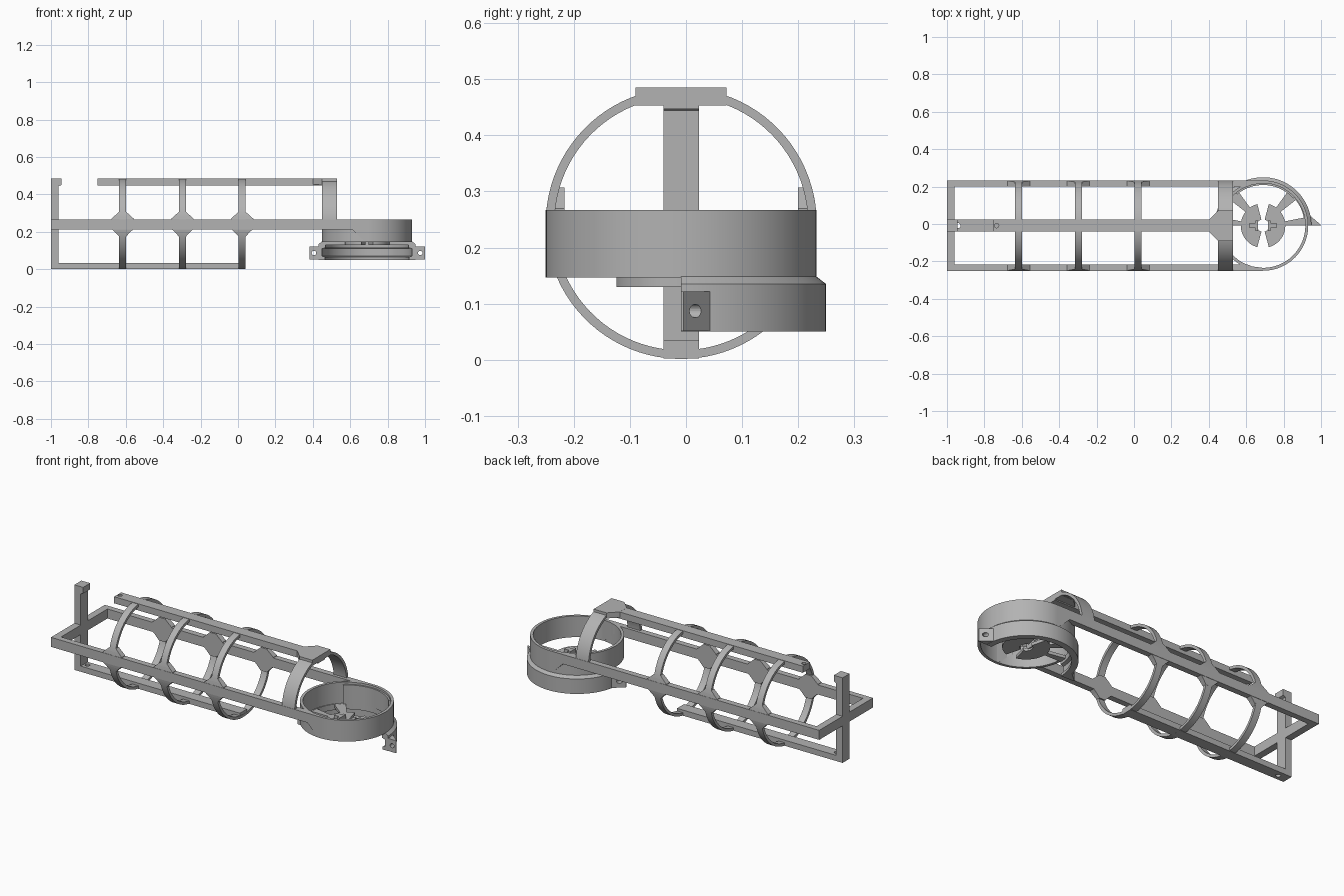
import bpy, bmesh, math
from mathutils import Vector

if "Cube" in bpy.data.objects:
    bpy.data.objects.remove(bpy.data.objects["Cube"])

grey = bpy.data.materials.new("plain grey")
grey.diffuse_color = (0.45, 0.45, 0.45, 1)
grey.use_nodes = True
grey.node_tree.nodes["Principled BSDF"].inputs["Base Color"].default_value = grey.diffuse_color

CY, CZ = -0.0085, 0.243      # tube axis
HX = 0.69                    # round housing centre
R, RI = 0.2415, 0.226        # outer and inner radius


def finish(name, bm, smooth=False):
    bmesh.ops.recalc_face_normals(bm, faces=bm.faces)
    me = bpy.data.meshes.new(name)
    bm.to_mesh(me)
    bm.free()
    me.materials.append(grey)
    ob = bpy.data.objects.new(name, me)
    bpy.context.collection.objects.link(ob)
    if smooth:
        bpy.ops.object.select_all(action='DESELECT')
        ob.select_set(True)
        bpy.context.view_layer.objects.active = ob
        bpy.ops.object.shade_smooth_by_angle(angle=math.radians(30))
    return ob


def prism(name, pts, lo, hi, axis='z'):
    """Extrude an outline along one axis: xy for z, xz for y, yz for x."""
    place = {'z': lambda a, b, h: (a, b, h),
             'y': lambda a, b, h: (a, h, b),
             'x': lambda a, b, h: (h, a, b)}[axis]
    bm = bmesh.new()
    f = bm.faces.new([bm.verts.new(place(a, b, lo)) for a, b in pts])
    ext = bmesh.ops.extrude_face_region(bm, geom=[f])
    d = Vector(place(0, 0, hi - lo))
    bmesh.ops.translate(bm, vec=d, verts=[v for v in ext['geom'] if isinstance(v, bmesh.types.BMVert)])
    return finish(name, bm)


def box(name, x0, x1, y0, y1, z0, z1):
    return prism(name, [(x0, y0), (x1, y0), (x1, y1), (x0, y1)], z0, z1)


def revolve(name, profile, a0=0, a1=360, axis='z'):
    """Sweep a closed (radius, height) profile around the housing (z) or tube (x) axis."""
    full = a1 - a0 >= 360
    n = max(3, round((a1 - a0) / 4))
    bm = bmesh.new()
    rows = []
    for i in range(n if full else n + 1):
        a = math.radians(a0 + (a1 - a0) * i / n)
        c, s = math.cos(a), math.sin(a)
        rows.append([bm.verts.new((HX + r * c, CY + r * s, h) if axis == 'z'
                                  else (h, CY + r * c, CZ + r * s)) for r, h in profile])
    m = len(profile)
    for i in range(n):
        p, q = rows[i], rows[(i + 1) % len(rows)]
        for j in range(m):
            k = (j + 1) % m
            bm.faces.new((p[j], p[k], q[k], q[j]))
    if not full:
        bm.faces.new(rows[0])
        bm.faces.new(rows[-1])
    return finish(name, bm, True)


def band(r0, r1, h0, h1):
    return [(r0, h0), (r1, h0), (r1, h1), (r0, h1)]


def rod(name, r, centre, lo, hi, axis):
    n = 24
    ob = prism(name, [(centre[0] + r * math.cos(2 * math.pi * i / n),
                       centre[1] + r * math.sin(2 * math.pi * i / n)) for i in range(n)], lo, hi, axis)
    ob.hide_render = True
    ob.hide_viewport = True
    ob.display_type = 'WIRE'
    return ob


def cut(ob, cutter):
    mod = ob.modifiers.new("cut", 'BOOLEAN')
    mod.operation = 'DIFFERENCE'
    mod.solver = 'EXACT'
    mod.object = cutter


# end frame: crossbar, upright and hook
box("end_crossbar", -1, -0.96, CY - R, CY + R, 0.213, 0.267)
box("end_upright", -1, -0.96, -0.04, 0.023, 0.002, 0.485)
prism("upright_hook", [(-0.97, 0.44), (-0.945, 0.45), (-0.945, 0.485), (-0.97, 0.485)], -0.04, 0.023, 'y')

# top and bottom rails with pin holes
top = box("top_rail", -0.75, 0.53, -0.04, 0.023, 0.447, 0.4845)
cut(top, rod("top_pin_cutter", 0.012, (-0.735, CY), 0.4, 0.52, 'z'))
bottom = box("bottom_rail", -0.98, 0.04, -0.04, 0.023, 0.002, 0.034)
cut(bottom, rod("bottom_pin_cutter", 0.013, (-0.94, CY), -0.05, 0.1, 'z'))
prism("top_rail_flare", [(0.40, -0.04), (0.45, -0.09), (0.53, -0.09), (0.53, 0.072),
                         (0.45, 0.072), (0.40, 0.023)], 0.453, 0.485)

# side rails running into the housing
bore = rod("housing_bore_cutter", RI, (HX, CY), 0.1, 0.32, 'z')
for side, name in ((-1, "front"), (1, "back")):
    ys = sorted((CY + side * R, CY + side * 0.208))
    rail = prism(name + "_side_rail", [(-0.99, 0.213), (0.61, 0.213), (0.67, 0.155), (HX, 0.147),
                                       (HX, 0.267), (-0.99, 0.267)], ys[0], ys[1], 'y')
    cut(rail, bore)

# rings, with flared gussets where they meet the side rails
for n, x in enumerate((-0.617, -0.297, 0.022)):
    revolve(f"ring_{n + 1}", band(RI, R, x - 0.019, x + 0.019), axis='x')
    for side in (-1, 1):
        bm = bmesh.new()
        rows = []
        for dz, hw in ((-0.068, 0.019), (-0.045, 0.04), (-0.027, 0.06),
                       (0.027, 0.06), (0.045, 0.04), (0.064, 0.019)):
            out = math.sqrt(R * R - dz * dz)
            rows.append([bm.verts.new((x + dx, CY + side * y, CZ + dz)) for dx, y in
                         ((-hw, 0.208), (hw, 0.208), (hw, out), (-hw, out))])
        for p, q in zip(rows, rows[1:]):
            for j in range(4):
                k = (j + 1) % 4
                bm.faces.new((p[j], p[k], q[k], q[j]))
        bm.faces.new(rows[0])
        bm.faces.new(rows[-1])
        finish(f"gusset_{n + 1}_{'front' if side < 0 else 'back'}", bm)

# wide half arch over the housing entrance
revolve("entrance_arch", band(RI, R, 0.45, 0.53), 0, 180, 'x')

# round housing with an inner rib at the back
revolve("housing_wall", band(RI, R, 0.147, 0.267))
revolve("housing_rib", band(0.217, 0.23, 0.147, 0.255), 42, 130)

# half clamp below the housing, grooved inside
revolve("half_clamp", [(0.225, 0.05), (0.2585, 0.05), (0.2585, 0.135), (0.2415, 0.148), (0.222, 0.148),
                       (0.222, 0.115), (0.24, 0.11), (0.24, 0.07), (0.225, 0.066)], 0, 180)

# clamp ears with bolt holes
for side, name in ((-1, "left"), (1, "right")):
    pts = [(0.242, 0), (0.309, 0), (0.309, 0.004), (0.25, 0.054), (0.238, 0.054)]
    ear = prism(name + "_clamp_ear", [(HX + side * a, CY + b) for a, b in pts], 0.051, 0.122)
    cut(ear, rod(name + "_bolt_cutter", 0.012, (HX + side * 0.284, 0.087), -0.1, 0.1, 'y'))

# split hub, spokes and raised keys
for name, a in (("right", -75), ("left", 105)):
    revolve(name + "_hub_half", band(0.033, 0.119, 0.13, 0.147), a, a + 150)
for n, (a0, a1) in enumerate(((0, 11), (38, 54), (126, 142), (169, 180))):
    revolve(f"spoke_{n + 1}", band(0.115, 0.23, 0.13, 0.147), a0, a1)
for side, name in ((-1, "left"), (1, "right")):
    xs = sorted((HX + side * 0.03, HX + side * 0.072))
    box(name + "_key", xs[0], xs[1], CY - 0.014, CY + 0.014, 0.14, 0.172)
    xs = sorted((HX + side * 0.026, HX + side * 0.04))
    box(name + "_key_head", xs[0], xs[1], CY - 0.028, CY + 0.028, 0.14, 0.172)
